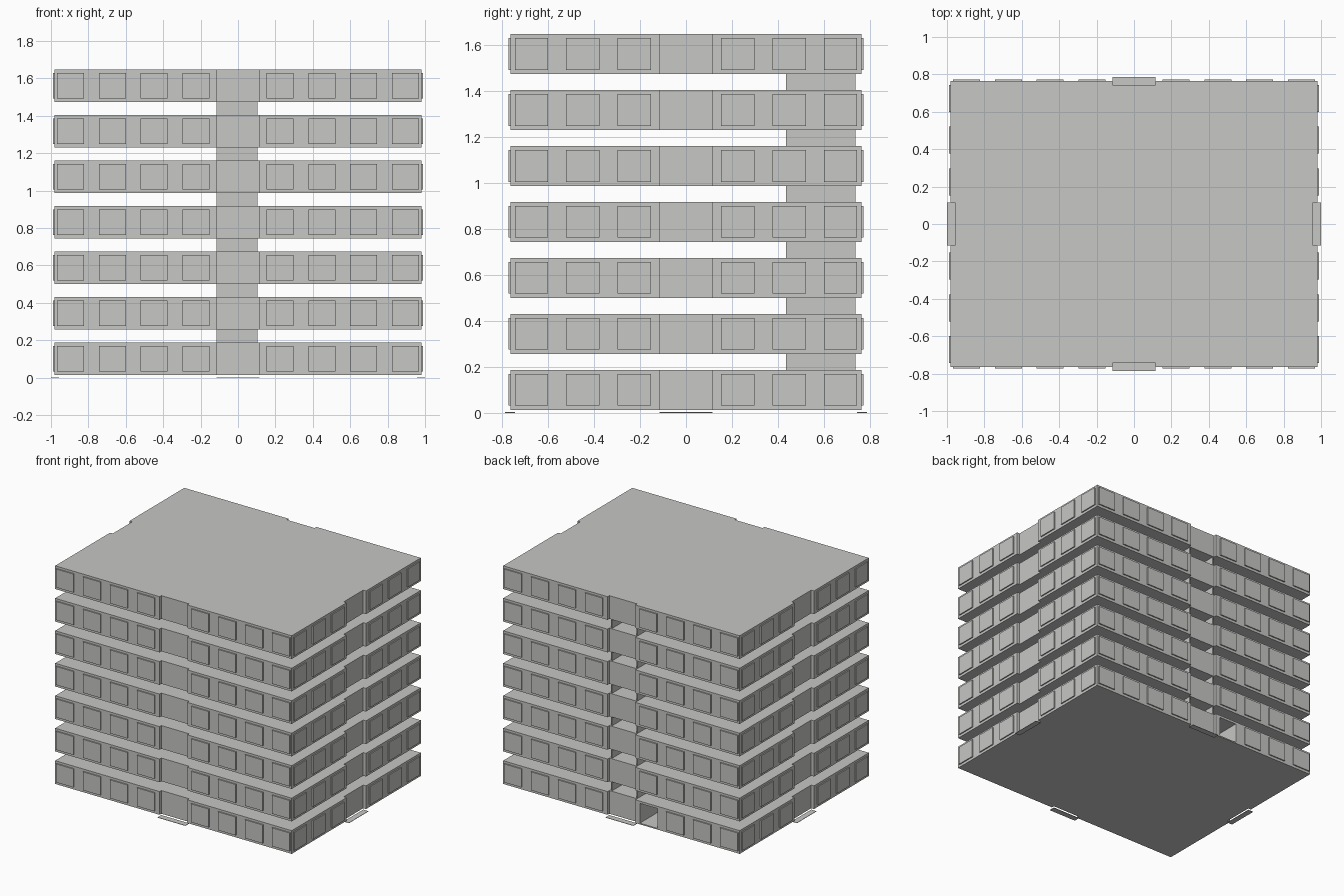
import bpy
import bmesh
from mathutils import Vector

cube = bpy.data.objects.get("Cube")
if cube:
    bpy.data.objects.remove(cube, do_unlink=True)

# Overall sizes
HX, HY = 0.98, 0.764          # half width and half depth of each storey
NX, NY = 0.957, 0.743         # wall position inside the shallow central recesses
R = 0.115                     # half width of the recesses
BASE, PITCH, HEIGHT, STOREYS = 0.013, 0.2433, 0.174, 7
PANEL_W, PANEL_OUT = 0.145, 0.009

grey = bpy.data.materials.new("concrete_grey")
grey.use_nodes = True
colour = (0.57, 0.58, 0.56, 1)
grey.diffuse_color = colour
grey.node_tree.nodes["Principled BSDF"].inputs["Base Color"].default_value = colour


def finish(bm, name):
    bmesh.ops.recalc_face_normals(bm, faces=bm.faces)
    mesh = bpy.data.meshes.new(name)
    bm.to_mesh(mesh)
    bm.free()
    mesh.materials.append(grey)
    obj = bpy.data.objects.new(name, mesh)
    bpy.context.collection.objects.link(obj)
    return obj


def add_box(bm, lo, hi):
    lo, hi = Vector(lo), Vector(hi)
    verts = bmesh.ops.create_cube(bm, size=1)["verts"]
    for v in verts:
        v.co = Vector(a * b for a, b in zip(v.co, hi - lo)) + (lo + hi) / 2


def storey(name, z):
    """Rectangular block with a shallow recess in the middle of each side."""
    quarter = [(HX, R), (HX, HY), (R, HY), (R, NY)]
    right = [(NX, -R), (HX, -R), (HX, -HY), (R, -HY), (R, -NY)][::-1]
    half = right + [(NX, R)] + quarter
    outline = half + [(-x, -y) for x, y in half]
    bm = bmesh.new()
    face = bm.faces.new([bm.verts.new((x, y, z)) for x, y in outline])
    top = bmesh.ops.extrude_face_region(bm, geom=[face])["geom"]
    bmesh.ops.translate(bm, vec=(0, 0, HEIGHT),
                        verts=[g for g in top if isinstance(g, bmesh.types.BMVert)])
    return finish(bm, name)


# Storeys
floors = [storey(f"storey_{i + 1}", BASE + i * PITCH) for i in range(STOREYS)]

# Raised window panels on all four sides
long_side = [s * (0.225 + 0.2235 * k) for s in (-1, 1) for k in range(4)]
short_side = [s * (0.225 + 0.2235 * k) for s in (-1, 1) for k in range(3)]
w = PANEL_W / 2
for i in range(STOREYS):
    z0 = BASE + i * PITCH + 0.019
    z1 = z0 + 0.138
    bm = bmesh.new()
    for side in (-1, 1):
        for x in long_side:
            # the ground storey has an entrance in place of one rear panel
            if i == 0 and side == 1 and -0.3 < x < 0:
                continue
            ys = sorted((side * (HY - 0.002), side * (HY + PANEL_OUT)))
            add_box(bm, (x - w, ys[0], z0), (x + w, ys[1], z1))
        for y in short_side:
            xs = sorted((side * (HX - 0.002), side * (HX + PANEL_OUT)))
            add_box(bm, (xs[0], y - w, z0), (xs[1], y + w, z1))
    finish(bm, f"window_panels_{i + 1}")

# Rear entrance opening
bm = bmesh.new()
add_box(bm, (-0.225 - w, 0.4, 0.022), (-0.225 + w, 0.9, 0.17))
cutter = finish(bm, "entrance_cutter")
cutter.hide_render = True
cutter.hide_viewport = True
cut = floors[0].modifiers.new("entrance", "BOOLEAN")
cut.operation = "DIFFERENCE"
cut.solver = "EXACT"
cut.object = cutter

# Stair shaft between storeys: three walls, open to the rear
bm = bmesh.new()
x0, x1, y0, y1, t = -0.115, 0.105, 0.434, 0.737, 0.008
for i in range(STOREYS - 1):
    z0 = BASE + i * PITCH + HEIGHT - 0.002
    z1 = BASE + (i + 1) * PITCH + 0.002
    add_box(bm, (x0, y0, z0), (x1, y0 + t, z1))
    add_box(bm, (x0, y0 + t, z0), (x0 + t, y1, z1))
    add_box(bm, (x1 - t, y0 + t, z0), (x1, y1, z1))
finish(bm, "stair_shaft")

# Thin doorstep plates at the foot of each recess
bm = bmesh.new()
for s in (-1, 1):
    ys = sorted((s * NY, s * 0.787))
    add_box(bm, (-R, ys[0], 0), (R, ys[1], 0.003))
    xs = sorted((s * NX, s * 1.0))
    add_box(bm, (xs[0], -R, 0), (xs[1], R, 0.003))
finish(bm, "doorsteps")
